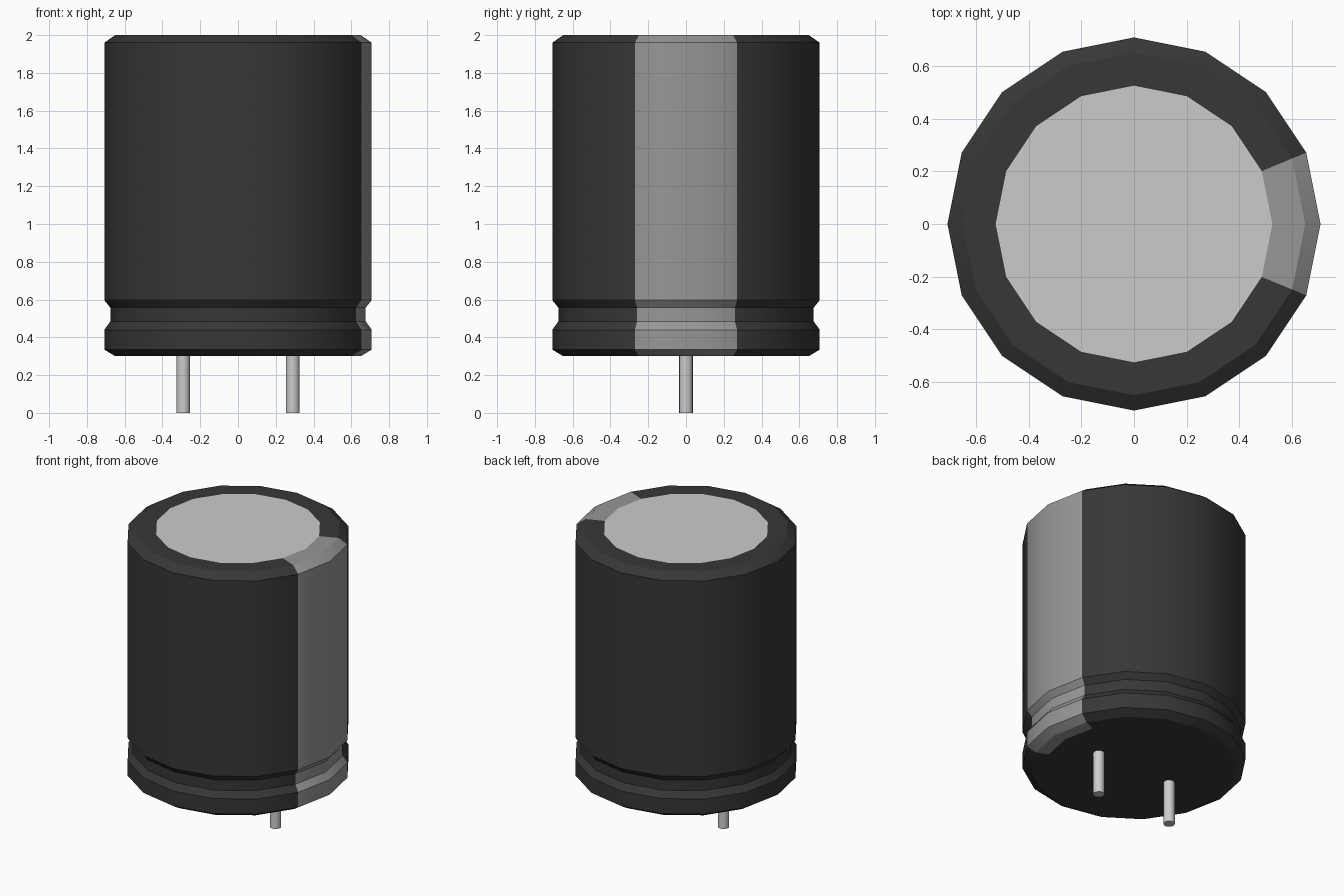
import bpy, bmesh, math

cube = bpy.data.objects.get("Cube")
if cube:
    bpy.data.objects.remove(cube, do_unlink=True)


def material(name, value):
    m = bpy.data.materials.new(name)
    m.use_nodes = True
    col = (value, value, value, 1.0)
    m.diffuse_color = col
    m.node_tree.nodes["Principled BSDF"].inputs["Base Color"].default_value = col
    return m


BLACK = material("black sleeve", 0.038)
GREY = material("grey stripe", 0.31)
METAL = material("light metal", 0.60)


def lathe(name, profile, sides, materials, loc=(0, 0, 0), pick=None):
    """Spin (radius, z) points around z, cap both ends, colour faces by pick()."""
    bm = bmesh.new()
    rings = [[bm.verts.new((r * math.cos(a), r * math.sin(a), z))
              for a in (2 * math.pi * i / sides for i in range(sides))]
             for r, z in profile]
    for low, high in zip(rings, rings[1:]):
        for i in range(sides):
            j = (i + 1) % sides
            bm.faces.new((low[i], low[j], high[j], high[i]))
    bm.faces.new(rings[0][::-1])
    bm.faces.new(rings[-1])
    if pick:
        for f in bm.faces:
            f.material_index = pick(f)
    mesh = bpy.data.meshes.new(name)
    bm.to_mesh(mesh)
    bm.free()
    for m in materials:
        mesh.materials.append(m)
    ob = bpy.data.objects.new(name, mesh)
    ob.location = loc
    bpy.context.collection.objects.link(ob)
    bpy.ops.object.select_all(action='DESELECT')
    ob.select_set(True)
    bpy.context.view_layer.objects.active = ob
    bpy.ops.object.shade_smooth_by_angle(angle=math.radians(30))
    return ob


def can_colour(face):
    """Metal on the top cap, grey on the two sectors facing +x, black elsewhere."""
    c = face.calc_center_median()
    if len(face.verts) > 4:
        return 2 if face.normal.z > 0 or c.z > 1.9 else 0
    return 1 if abs(math.atan2(c.y, c.x)) < math.radians(22.5) else 0


# Can: bevelled base, crimped groove, straight wall, bevelled rim, inset top disc
CAN = [(0.565, 0.30), (0.65, 0.30), (0.708, 0.335), (0.708, 0.44),
       (0.676, 0.484), (0.676, 0.557), (0.708, 0.597), (0.708, 1.96),
       (0.65, 2.0), (0.525, 2.0)]
lathe("can", CAN, 16, [BLACK, GREY, METAL], pick=can_colour)

# Two round leads under the can
for side, x in (("left", 0.29), ("right", -0.29)):
    lathe(side + "_lead", [(0.036, 0.0), (0.036, 0.31)], 16, [METAL], loc=(x, 0, 0))
